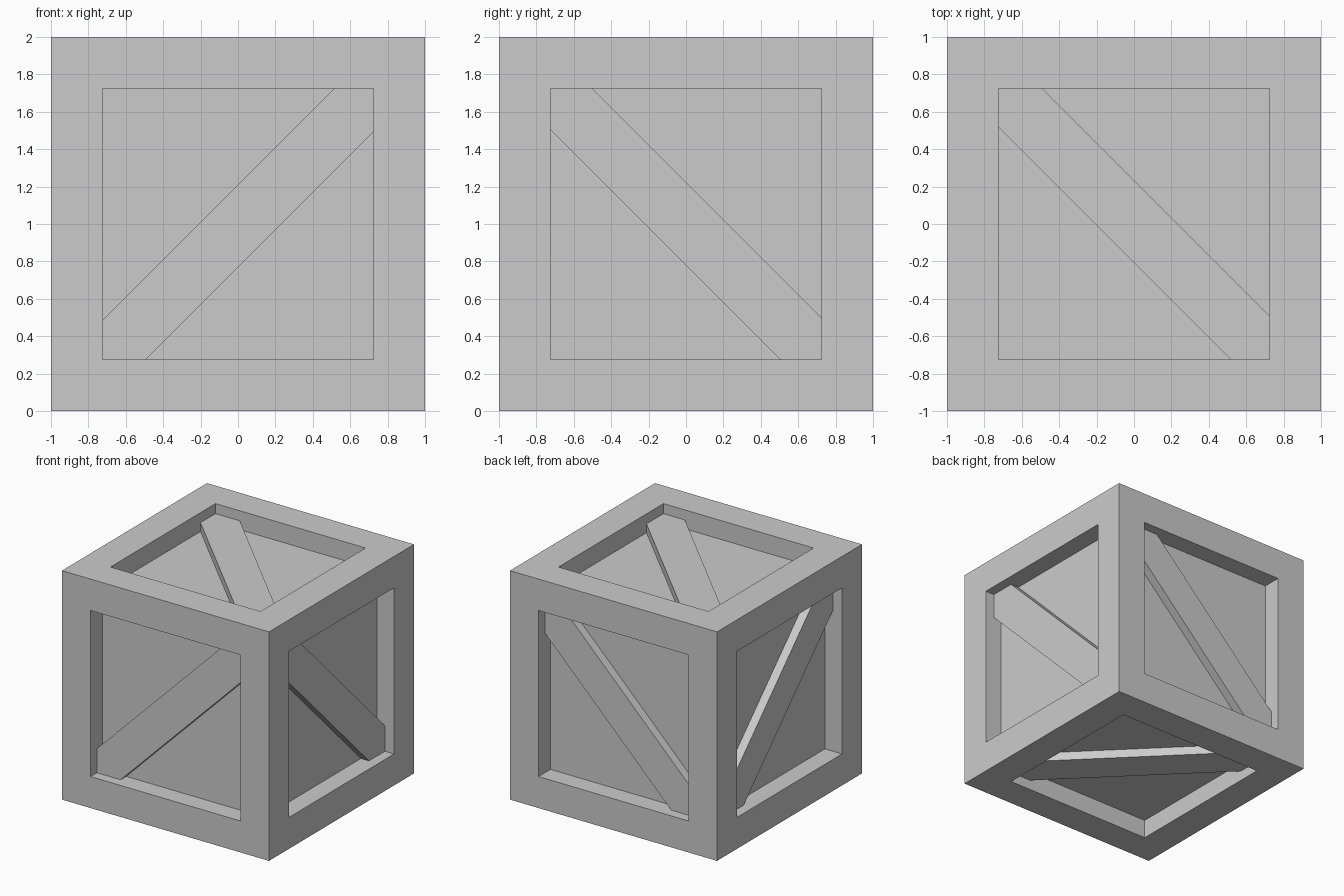
import bpy, bmesh
from mathutils import Vector

if "Cube" in bpy.data.objects:
    bpy.data.objects.remove(bpy.data.objects["Cube"])

HALF = 1.0        # half size of the crate
OPEN = 0.725      # half size of each recessed opening
PANEL = 0.835     # distance of the recessed panels from the centre
BRACE = 0.912     # distance of the brace faces from the centre


def make_object(name, bm):
    bmesh.ops.recalc_face_normals(bm, faces=bm.faces)
    mesh = bpy.data.meshes.new(name)
    bm.to_mesh(mesh)
    bm.free()
    ob = bpy.data.objects.new(name, mesh)
    ob.location = (0, 0, HALF)
    bpy.context.collection.objects.link(ob)
    return ob


# Crate body: cube with every face inset and pushed in
bm = bmesh.new()
bmesh.ops.create_cube(bm, size=2 * HALF)
sides = list(bm.faces)
bmesh.ops.inset_individual(bm, faces=sides, thickness=HALF - OPEN, use_even_offset=True)
bm.normal_update()
rims = [(f, f.normal.copy()) for f in sides]
for face, normal in rims:
    new = bmesh.ops.extrude_discrete_faces(bm, faces=[face])["faces"][0]
    bmesh.ops.translate(bm, verts=new.verts, vec=normal * (PANEL - HALF))
make_object("crate_frame", bm)


# Diagonal brace filling two opposite corners of an opening, mirrored to the far side
def brace(name, u, v, w, lo, hi, axis):
    u, v, w = Vector(u), Vector(v), Vector(w)
    h = OPEN
    outline = [(-h, h), (-h, lo + h), (lo + h, -h), (h, -h), (h, hi - h), (hi - h, h)]
    bm = bmesh.new()
    base = bm.faces.new([bm.verts.new(u * a + v * b + w * (PANEL - 0.01)) for a, b in outline])
    ext = bmesh.ops.extrude_face_region(bm, geom=[base], use_keep_orig=True)["geom"]
    top = [g for g in ext if isinstance(g, bmesh.types.BMVert)]
    bmesh.ops.translate(bm, verts=top, vec=w * (BRACE - PANEL + 0.01))
    ob = make_object(name, bm)
    mod = ob.modifiers.new("Mirror", 'MIRROR')
    mod.use_axis = [i == axis for i in range(3)]
    mod.use_mirror_merge = False


brace("front_back_braces", (-1, 0, 0), (0, 0, 1), (0, -1, 0), -0.23, 0.21, 1)
brace("side_braces", (0, 1, 0), (0, 0, 1), (1, 0, 0), -0.22, 0.223, 0)
brace("top_bottom_braces", (1, 0, 0), (0, 1, 0), (0, 0, 1), -0.207, 0.235, 2)
